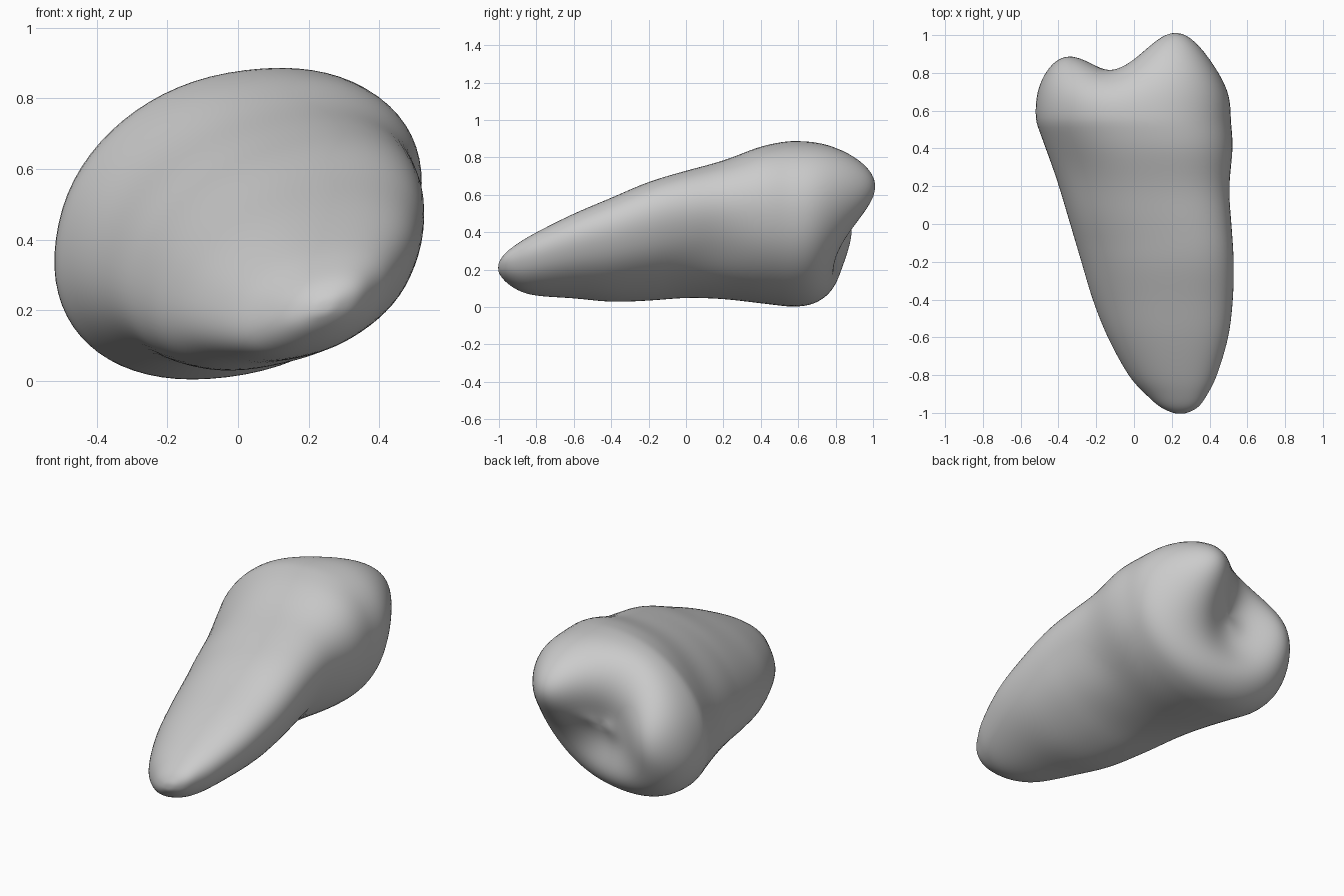
import bpy, bmesh, math
from mathutils import Vector

if "Cube" in bpy.data.objects:
    bpy.data.objects.remove(bpy.data.objects["Cube"])

SIDES, STEPS, CAP = 72, 6, 30

# Body sections along the length: y, x min, x max, z min, z max
SECTIONS = [Vector(row) for row in (
    (-1.005, .22, .27, .19, .23), (-.97, .14, .34, .14, .285), (-.9, .06, .39, .09, .34),
    (-.8, -.03, .44, .06, .4), (-.6, -.14, .5, .045, .5), (-.4, -.22, .525, .025, .585),
    (-.2, -.28, .53, .03, .67), (0, -.34, .52, .045, .73), (.2, -.4, .51, .04, .785),
    (.4, -.47, .525, .018, .86), (.55, -.525, .515, 0, .89))]


def bump(p, centre, size):
    """Soft falloff around a centre."""
    return math.exp(-.5 * sum(((a - c) / s) ** 2 for a, c, s in zip(p, centre, size)))


def spline(a, b, c, d, t):
    """Smooth curve between sections b and c."""
    return (b * 2 + (c - a) * t + (a * 2 - b * 5 + c * 4 - d) * t**2
            + (b * 3 - a - c * 3 + d) * t**3) / 2


def full(v):
    """Fuller corners than a plain oval."""
    return math.copysign(abs(v) ** .93, v)


def ring(sec, scale=1):
    """Tilted oval section, leaning most along the root."""
    y, x0, x1, z0, z1 = sec
    tilt = .42 - .2 * min(1, max(0, (y + .1) / .65))
    pts = []
    for i in range(SIDES):
        a = math.tau * i / SIDES
        pts.append(Vector(((x0 + x1) / 2 + (x1 - x0) / 2 * scale * full(math.cos(a - tilt)), y,
                           (z0 + z1) / 2 + (z1 - z0) / 2 * scale * full(math.sin(a)))))
    return pts


def crown_reach(x, z):
    """How far back the crown reaches: two lobes with a groove between."""
    p = (x, z)
    return (.78 + .28 * bump(p, (.24, .69), (.19, .22)) + .17 * bump(p, (-.42, .45), (.17, .22))
            + .06 * bump(p, (-.1, .1), (.25, .12)) - .05 * bump(p, (-.03, .42), (.14, .2)))


# Long body
rings = []
last = len(SECTIONS) - 1
for i in range(last):
    a, b, c, d = (SECTIONS[min(max(k, 0), last)] for k in range(i - 1, i + 3))
    rings += [ring(spline(a, b, c, d, s / STEPS)) for s in range(STEPS)]

# Rounded crown end
base = SECTIONS[-1]
for k in range(CAP):
    th = math.pi / 2 * k / CAP
    pts = ring(base, math.cos(th) ** .67)
    for p in pts:
        p.y += (crown_reach(p.x, p.z) - base[0]) * math.sin(th) ** .67
    rings.append(pts)

# Shallow hollows: centre, size, push
HOLLOWS = [((-.35, .3, .65), (.15, .14, .15), (.012, 0, -.012)),
           ((.48, .15, .25), (.12, .14, .15), (-.025, 0, .01)),
           ((.3, -.1, .05), (.2, .25, .12), (-.01, 0, .015))]
bm = bmesh.new()
loops = []
for pts in rings:
    for p in pts:
        p += sum((Vector(push) * bump(p, c, s) for c, s, push in HOLLOWS), Vector())
    loops.append([bm.verts.new(p) for p in pts])
for lo, hi in zip(loops, loops[1:]):
    for i in range(SIDES):
        j = (i + 1) % SIDES
        bm.faces.new((lo[i], lo[j], hi[j], hi[i]))
for loop in (loops[0], loops[-1]):
    tip = bm.verts.new(sum((v.co for v in loop), Vector()) / SIDES)
    for i in range(SIDES):
        bm.faces.new((loop[i], loop[(i + 1) % SIDES], tip))
for _ in range(5):
    bmesh.ops.smooth_vert(bm, verts=bm.verts, factor=.5,
                          use_axis_x=True, use_axis_y=True, use_axis_z=True)
bmesh.ops.recalc_face_normals(bm, faces=bm.faces)

mesh = bpy.data.meshes.new("stone_body")
bm.to_mesh(mesh)
bm.free()
body = bpy.data.objects.new("stone_body", mesh)
bpy.context.collection.objects.link(body)

# Plain grey surface
grey = bpy.data.materials.new("light_grey")
grey.use_nodes = True
colour = (.6, .6, .6, 1)
grey.diffuse_color = colour
grey.node_tree.nodes["Principled BSDF"].inputs["Base Color"].default_value = colour
mesh.materials.append(grey)
for f in mesh.polygons:
    f.use_smooth = True
